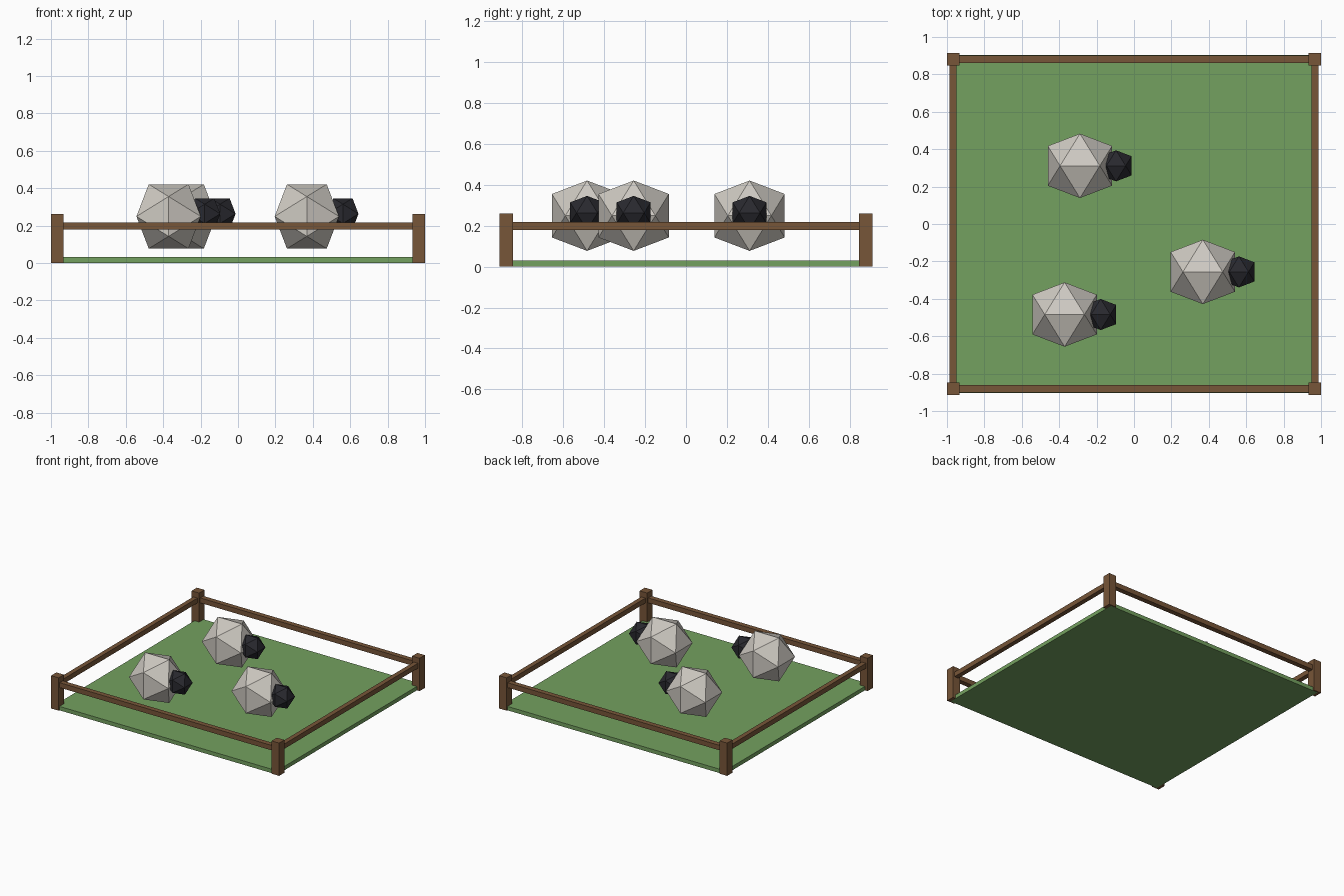
import bpy, bmesh, math
from mathutils import Vector

if "Cube" in bpy.data.objects:
    bpy.data.objects.remove(bpy.data.objects["Cube"])


def material(name, rgb):
    m = bpy.data.materials.new(name)
    m.diffuse_color = (*rgb, 1)
    m.use_nodes = True
    m.node_tree.nodes["Principled BSDF"].inputs["Base Color"].default_value = m.diffuse_color
    return m


GRASS = material("grass green", (0.175, 0.355, 0.115))
WOOD = material("fence brown", (0.185, 0.092, 0.04))
WOOL = material("wool grey", (0.62, 0.59, 0.54))
DARK = material("face black", (0.022, 0.022, 0.028))


def finish(name, bm, mat, location):
    me = bpy.data.meshes.new(name)
    bmesh.ops.recalc_face_normals(bm, faces=bm.faces)
    bm.to_mesh(me)
    bm.free()
    me.materials.append(mat)
    ob = bpy.data.objects.new(name, me)
    ob.location = location
    bpy.context.collection.objects.link(ob)


def box(name, size, location, mat):
    bm = bmesh.new()
    bmesh.ops.create_cube(bm, size=1)
    bmesh.ops.scale(bm, vec=size, verts=bm.verts)
    finish(name, bm, mat, location)


def icosahedron(name, half, location, mat):
    # corners of three crossed golden rectangles, wrapped in a hull
    short = half * 2 / (1 + math.sqrt(5))
    bm = bmesh.new()
    for s in (-short, short):
        for h in (-half, half):
            for co in ((s, 0, h), (h, s, 0), (0, h, s)):
                bm.verts.new(Vector(co))
    bmesh.ops.convex_hull(bm, input=bm.verts)
    finish(name, bm, mat, location)


# pasture slab
box("pasture", (1.95, 1.806, 0.031), (0, 0, 0.0155), GRASS)

# fence: corner posts and one rail per side
PX, PY = 0.967, 0.88
for sx in (-1, 1):
    for sy in (-1, 1):
        box("fence_post", (0.066, 0.066, 0.26), (sx * PX, sy * PY, 0.131), WOOD)
for s in (-1, 1):
    box("long_rail", (2 * PX, 0.04, 0.039), (0, s * PY, 0.198), WOOD)
    box("side_rail", (0.037, 2 * PY, 0.039), (s * PX, 0, 0.198), WOOD)

# sheep: woolly body with a dark head facing +x
for x, y in ((-0.289, 0.311), (-0.371, -0.484), (0.368, -0.256)):
    icosahedron("sheep_body", 0.172, (x, y, 0.249), WOOL)
    icosahedron("sheep_head", 0.083, (x + 0.193, y, 0.263), DARK)
